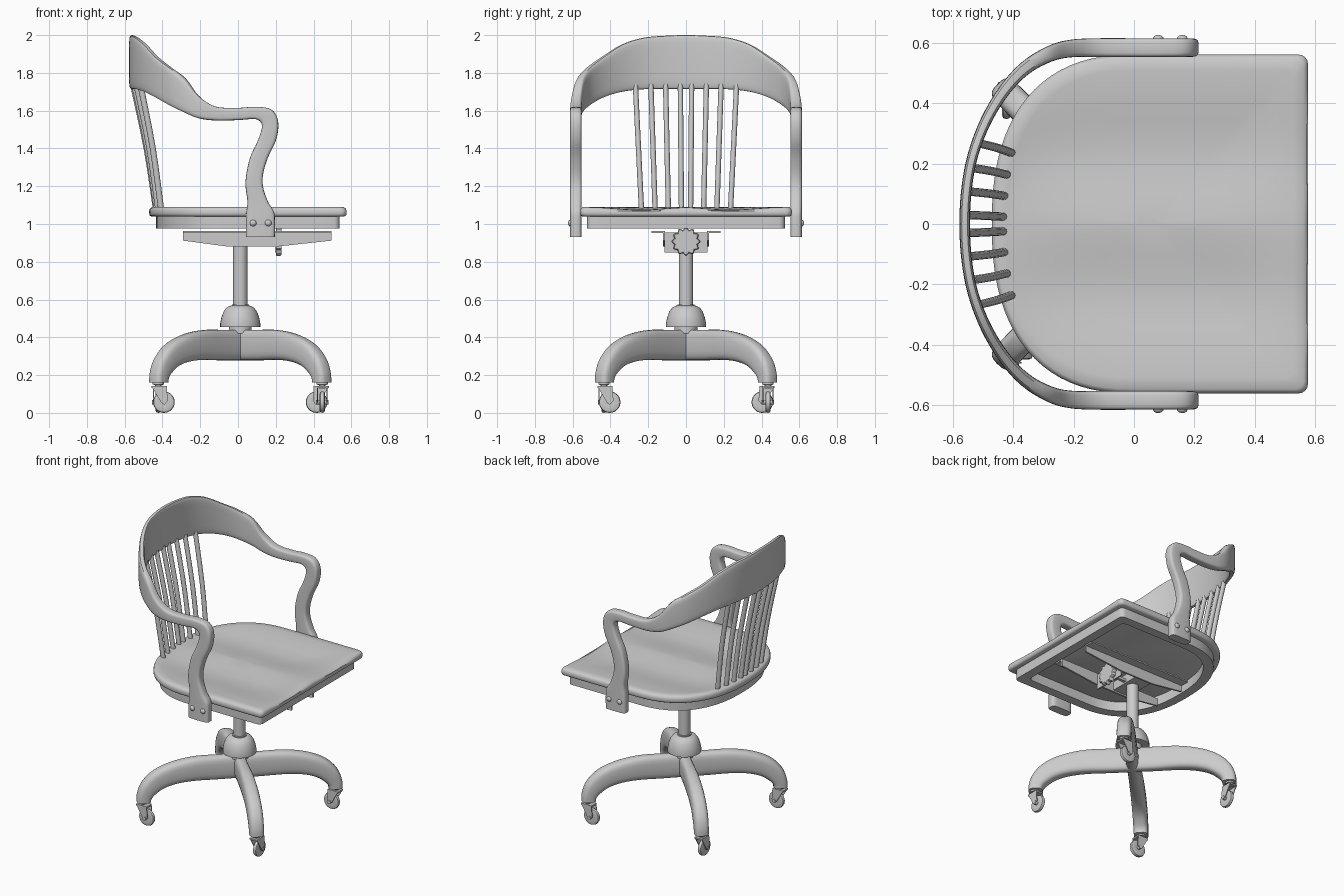
import bpy, bmesh
from math import sin, cos, pi, radians
from mathutils import Vector, Matrix

if "Cube" in bpy.data.objects:
    bpy.data.objects.remove(bpy.data.objects["Cube"])

BASE = Matrix.Translation((0.012, 0, 0))


def loft(name, rings, closed=False, mat=Matrix(), angle=35):
    """Skin a list of equal-length point rings; cap the ends or join them."""
    bm = bmesh.new()
    vs = [[bm.verts.new(mat @ Vector(p)) for p in r] for r in rings]
    n = len(vs[0])
    pairs = list(zip(vs, vs[1:])) + ([(vs[-1], vs[0])] if closed else [])
    for a, b in pairs:
        for i in range(n):
            j = (i + 1) % n
            bm.faces.new((a[i], a[j], b[j], b[i]))
    if not closed:
        bm.faces.new(vs[0])
        bm.faces.new(vs[-1])
    bmesh.ops.recalc_face_normals(bm, faces=bm.faces)
    me = bpy.data.meshes.new(name)
    bm.to_mesh(me)
    bm.free()
    me.shade_smooth()
    me.set_sharp_from_angle(angle=radians(angle))
    ob = bpy.data.objects.new(name, me)
    bpy.context.collection.objects.link(ob)
    return ob


def smooth(st, sub=4):
    """Catmull-Rom interpolation of station tuples."""
    out = []
    for i in range(len(st) - 1):
        q = [st[max(i - 1, 0)], st[i], st[i + 1], st[min(i + 2, len(st) - 1)]]
        for k in range(sub):
            t = k / sub
            out.append(tuple(0.5 * (2 * b + (c - a) * t + (2 * a - 5 * b + 4 * c - d) * t * t
                                    + (3 * b - a - 3 * c + d) * t ** 3) for a, b, c, d in zip(*q)))
    return out + [tuple(st[-1])]


def sweep(name, st, mat=Matrix(), n=24, power=0.5):
    """Stations: low point, high point, thickness; rounded-box section."""
    st = smooth(st)
    A = [Vector(s[0:3]) for s in st]
    B = [Vector(s[3:6]) for s in st]
    C = [(a + b) / 2 for a, b in zip(A, B)]
    f = lambda v: abs(v) ** power * (1 if v >= 0 else -1)
    rings = []
    for i, s in enumerate(st):
        t = C[min(i + 1, len(C) - 1)] - C[max(i - 1, 0)]
        u = (B[i] - A[i]) / 2
        v = t.cross(u).normalized() * s[6] / 2
        rings.append([C[i] + u * f(cos(2 * pi * k / n)) + v * f(sin(2 * pi * k / n)) for k in range(n)])
    return loft(name, rings, mat=mat)


def lathe(name, prof, mat=Matrix(), n=32):
    return loft(name, [[(r * cos(2 * pi * k / n), r * sin(2 * pi * k / n), z) for k in range(n)]
                       for r, z in prof], mat=mat)


def plate(name, outline, y0, y1, mat=Matrix()):
    """Extrude an x-z outline along y."""
    return loft(name, [[(x, y, z) for x, z in outline] for y in (y0, y1)], mat=mat)


def outline(d):
    """Seat plan inset by d: rounded back, square front with small corner radii."""
    a, b, x1, r = 0.47 - d, 0.56 - d, 0.575 - d, 0.03
    p = []
    for k in range(41):
        t = -pi / 2 + pi * k / 40
        p.append((-a * abs(cos(t)) ** (2 / 2.4), b * abs(sin(t)) ** (2 / 2.4) * (1 if t > 0 else -1)))
    p += [((x1 - r) * k / 6, b) for k in range(1, 6)]
    p += [(x1 - r + r * sin(t), b - r + r * cos(t)) for t in [pi / 2 * k / 4 for k in range(5)]]
    p += [(x1, (b - r) * (1 - k / 8)) for k in range(1, 16)]
    p += [(x1 - r + r * cos(t), -b + r - r * sin(t)) for t in [pi / 2 * k / 4 for k in range(5)]]
    p += [((x1 - r) * k / 6, -b) for k in range(5, 0, -1)]
    return p


# Seat with two shallow hollows
def top_z(x, y, s):
    w = max(1 - s ** 4, min(max(x / 0.575, 0), 1) * 0.6)
    return 1.09 - 0.028 * w * 2.718 ** -(((abs(y) - 0.24) / 0.17) ** 2)


seat = [[(x, y, z) for x, y in outline(d)] for d, z in ((0.012, 1.04), (0.003, 1.045), (0, 1.055), (0, 1.07))]
seat.append([(x, y, top_z(x, y, 1) - 0.008) for x, y in outline(0.004)])
for s in (1, 0.93, 0.85, 0.75, 0.62, 0.48, 0.34, 0.2, 0.08):
    ring = [(0.05 + (x - 0.05) * s, y * s) for x, y in outline(0.014)]
    seat.append([(x, y, top_z(x, y, s)) for x, y in ring])
loft("seat", seat, angle=50)

# Frame under the seat
loft("seat_frame", [[(x, y, z) for x, y in outline(d)]
                    for d, z in ((0.037, 1.042), (0.037, 0.975), (0.1, 0.975), (0.1, 1.042))], closed=True)

# Bent back rail flowing into both arms
rail = [(-0.56, 0, 1.715, 2.0, 0.035), (-0.553, 0.12, 1.715, 1.996, 0.035), (-0.532, 0.23, 1.713, 1.985, 0.035),
        (-0.49, 0.34, 1.70, 1.95, 0.037), (-0.43, 0.44, 1.67, 1.885, 0.04), (-0.36, 0.515, 1.63, 1.83, 0.045),
        (-0.28, 0.562, 1.59, 1.77, 0.052), (-0.21, 0.58, 1.56, 1.68, 0.058), (-0.12, 0.583, 1.548, 1.622, 0.062),
        (0, 0.583, 1.55, 1.615, 0.062), (0.08, 0.583, 1.556, 1.62, 0.062)]
arm = [(0.112, 1.547, 0.16, 1.613), (0.126, 1.525, 0.2, 1.58), (0.122, 1.49, 0.214, 1.52), (0.1, 1.43, 0.2, 1.44),
       (0.065, 1.355, 0.16, 1.355), (0.045, 1.27, 0.134, 1.27), (0.04, 1.2, 0.132, 1.2), (0.05, 1.12, 0.158, 1.12),
       (0.045, 1.07, 0.188, 1.07), (0.042, 1.03, 0.195, 1.03), (0.042, 0.932, 0.195, 0.932)]
half = [(x, y, a, x, y, b, w) for x, y, a, b, w in rail]
half += [(a, 0.583, b, c, 0.583, d, 0.062) for a, b, c, d in arm]
mirror = [(a, -b, c, d, -e, f, w) for a, b, c, d, e, f, w in half[:0:-1]]
sweep("back_rail_and_arms", mirror + half, power=0.45)

# Bolts fixing the arms
for side in (-1, 1):
    for x in (0.08, 0.16):
        m = Matrix.Translation((x, side * 0.61, 1.005)) @ Matrix.Rotation(-side * pi / 2, 4, 'X')
        lathe("arm_bolt", [(0.018, 0), (0.017, 0.006), (0.012, 0.012), (0.004, 0.015)], m, 16)

# Back spindles
for side in (-1, 1):
    for y0, x0, y1, x1 in ((0.024, -0.432, 0.03, -0.556), (0.093, -0.428, 0.108, -0.55),
                           (0.163, -0.42, 0.186, -0.538), (0.235, -0.405, 0.268, -0.517)):
        pts = smooth([(x0, y0, 1.06), ((x0 + x1) / 2 + 0.01, (y0 + y1) / 2, 1.4), (x1, y1, 1.74)])
        loft("back_spindle", [[(x + 0.016 * cos(pi * k / 6), side * y + 0.014 * sin(pi * k / 6), z)
                               for k in range(12)] for x, y, z in pts], angle=60)

# Tilt mechanism: two angle-iron beams, cross block and knob
for s in (-1, 1):
    plate("tilt_beam", [(-0.29, 0.96), (-0.29, 0.912), (-0.05, 0.88), (0.2, 0.88), (0.495, 0.912), (0.495, 0.96)],
          s * 0.11, s * 0.122)
    plate("beam_flange", [(-0.29, 0.953), (-0.29, 0.962), (0.495, 0.962), (0.495, 0.953)], s * 0.11, s * 0.182)
plate("cross_block", [(-0.05, 0.89), (0.075, 0.89), (0.075, 0.95), (-0.05, 0.95)], -0.115, 0.115)
plate("knob_bracket", [(0.195, 0.85), (0.205, 0.85), (0.205, 0.955), (0.195, 0.955)], -0.115, 0.115)
plate("tension_rod", [(0.05, 0.9), (0.21, 0.9), (0.21, 0.918), (0.05, 0.918)], -0.01, 0.01)
knob = []
for x, r in ((0.2, 0.066), (0.204, 0.07), (0.224, 0.07), (0.23, 0.064)):
    knob.append([(x, (r + 0.006 * cos(6 * pi * k / 18)) * cos(pi * k / 36),
                  0.907 + (r + 0.006 * cos(6 * pi * k / 18)) * sin(pi * k / 36)) for k in range(72)])
loft("tension_knob", knob)

# Column and domed hub
lathe("column", [(0.045, 0.43), (0.045, 0.575), (0.038, 0.575), (0.038, 0.93)], BASE)
lathe("hub_dome", [(0.06, 0.42), (0.06, 0.455), (0.106, 0.455), (0.106, 0.475), (0.1, 0.505), (0.089, 0.535),
                   (0.074, 0.556), (0.055, 0.567), (0.04, 0.568)], BASE)

# Four curved legs, each with a caster
leg = [(0, 0.278, 0, 0.44, 0.08), (0.14, 0.278, 0.14, 0.44, 0.08), (0.29, 0.28, 0.29, 0.438, 0.088),
       (0.4, 0.27, 0.43, 0.412, 0.092), (0.485, 0.245, 0.545, 0.362, 0.094), (0.542, 0.205, 0.62, 0.288, 0.094),
       (0.562, 0.18, 0.65, 0.215, 0.092), (0.566, 0.16, 0.655, 0.16, 0.09)]
leg = [(a, 0, b, c, 0, d, w) for a, b, c, d, w in leg]
fork = [(-0.035, 0.14), (0.045, 0.14), (0.05, 0.065), (0.035, 0.045), (0.015, 0.055)]
for i in range(4):
    turn = BASE @ Matrix.Rotation(pi / 2 * i, 4, 'Z')
    sweep("leg", leg, turn @ Matrix.Rotation(radians(225), 4, 'Z'), power=0.65)
    c = turn @ Matrix.Translation((-0.434, -0.434, 0))
    lathe("caster_stem", [(0.018, 0.13), (0.018, 0.148), (0.03, 0.15), (0.03, 0.17)], c, 16)
    plate("caster_crown", [(-0.035, 0.132), (0.045, 0.132), (0.045, 0.142), (-0.035, 0.142)], -0.028, 0.028, c)
    for s in (-1, 1):
        plate("caster_fork", fork, s * 0.023, s * 0.028, c)
    w = c @ Matrix.Translation((0.03, 0, 0.057)) @ Matrix.Rotation(pi / 2, 4, 'X')
    lathe("caster_wheel", [(0.025, -0.012), (0.045, -0.014), (0.054, -0.01), (0.057, 0), (0.054, 0.01),
                           (0.045, 0.014), (0.025, 0.012)], w, 28)
    lathe("caster_axle", [(0.012, -0.033), (0.012, 0.033)], w, 12)
